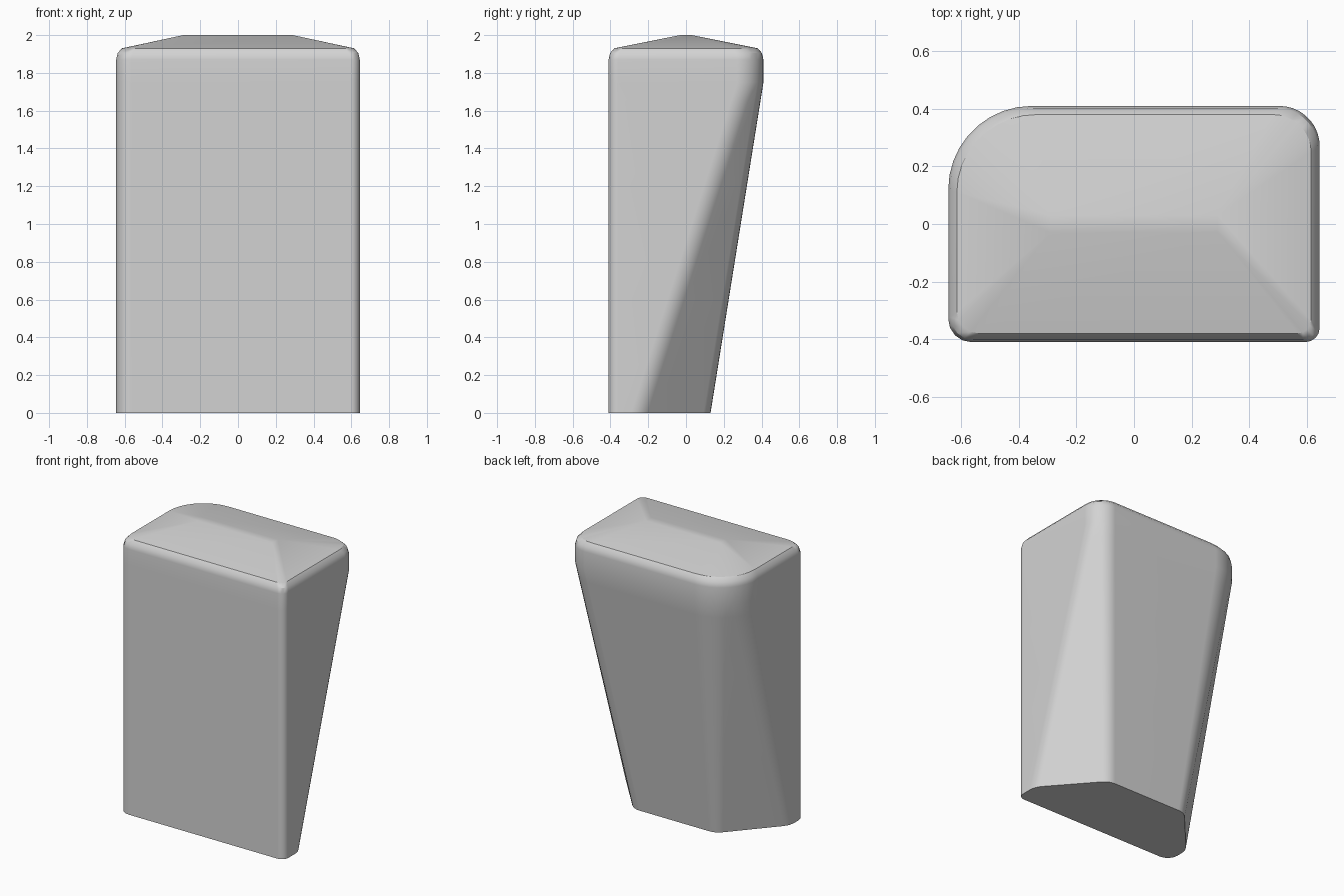
import bpy
import bmesh
from math import radians, sin, cos, pi
from mathutils import Vector

HALF_W, HALF_D = 0.645, 0.41
TAPER_TOP = 1.75
STEPS = 5  # points per rounded corner half

if "Cube" in bpy.data.objects:
    bpy.data.objects.remove(bpy.data.objects["Cube"], do_unlink=True)


def arc(cx, cy, r, a0, a1, n):
    """Points on a circular arc, angles in radians."""
    angles = [a0 + (a1 - a0) * i / (n - 1) for i in range(n)]
    return [Vector((cx + r * cos(a), cy + r * sin(a))) for a in angles]


def soft_corner(before, corner, after, size, n):
    """Polygon corner eased with a short quadratic curve."""
    p0 = corner + (before - corner).normalized() * size
    p2 = corner + (after - corner).normalized() * size
    ts = [i / (n - 1) for i in range(n)]
    return [p0 * (1 - t) ** 2 + corner * 2 * t * (1 - t) + p2 * t * t for t in ts]


def side(front_r, back_r, base):
    """Half outline from front to back on the +x side."""
    pts = arc(HALF_W - front_r, front_r - HALF_D, front_r, -pi / 2, 0, STEPS)
    if base:
        # wide chamfer that narrows the foot
        a, b = Vector((HALF_W, -0.24)), Vector((0.32, 0.13))
        pts += soft_corner(Vector((HALF_W, -HALF_D)), a, b, 0.05, STEPS)
        pts += soft_corner(a, b, Vector((0, b.y)), 0.05, STEPS)
    else:
        pts += arc(HALF_W - back_r, HALF_D - back_r, back_r, 0, pi / 2, 2 * STEPS)
    return pts


def outline(base):
    right = side(0.05, 0.14, base)
    left = [Vector((-p.x, p.y)) for p in reversed(side(0.08, 0.29, base))]
    return right + left


foot, head = outline(True), outline(False)
rings = []

# tapering body
for z in (0, 0.6, 1.2, 1.65, TAPER_TOP):
    t = z / TAPER_TOP
    rings.append([(*f.lerp(h, t), z) for f, h in zip(foot, head)])

# upright band and rounded rim
for z, inset in ((1.87, 0), (1.905, 0.008), (1.93, 0.03)):
    sx, sy = 1 - inset / HALF_W, 1 - inset / HALF_D
    rings.append([(p.x * sx, p.y * sy, z) for p in head])

# low hipped top
rings.append([(max(-0.29, min(0.29, p.x)), max(-0.03, min(0.03, p.y)), 2.0)
              for p in head])

bm = bmesh.new()
loops = [[bm.verts.new(co) for co in ring] for ring in rings]
count = len(foot)
for low, high in zip(loops, loops[1:]):
    for i in range(count):
        j = (i + 1) % count
        bm.faces.new((low[i], low[j], high[j], high[i]))
bm.faces.new(list(reversed(loops[0])))
bm.faces.new(loops[-1])
bmesh.ops.remove_doubles(bm, verts=bm.verts, dist=0.0005)
bmesh.ops.recalc_face_normals(bm, faces=bm.faces)

mesh = bpy.data.meshes.new("tapered_block")
bm.to_mesh(mesh)
bm.free()
block = bpy.data.objects.new("tapered_block", mesh)
bpy.context.collection.objects.link(block)

# plain grey
grey = bpy.data.materials.new("light_grey")
grey.use_nodes = True
colour = (0.65, 0.65, 0.65, 1)
grey.diffuse_color = colour
grey.node_tree.nodes["Principled BSDF"].inputs["Base Color"].default_value = colour
mesh.materials.append(grey)

# smooth shading with crisp rim and foot edges
bpy.ops.object.select_all(action="DESELECT")
block.select_set(True)
bpy.context.view_layer.objects.active = block
bpy.ops.object.shade_smooth_by_angle(angle=radians(32))
weighted = block.modifiers.new("weighted_normals", "WEIGHTED_NORMAL")
weighted.keep_sharp = True
